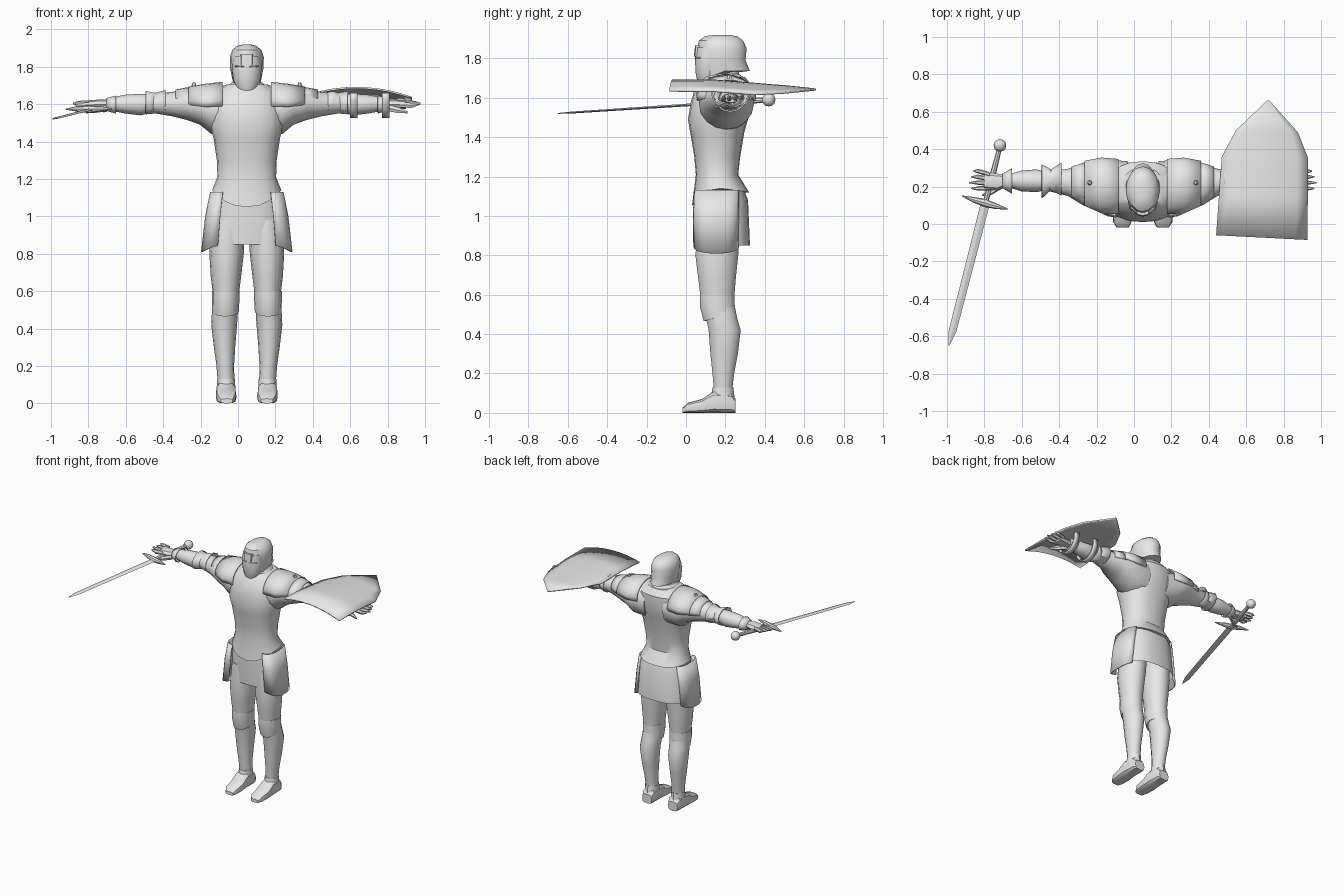
import bpy, bmesh, math
from mathutils import Vector

CX = 0.047  # body centre line
steel = bpy.data.materials.new("steel_grey")
steel.diffuse_color = (0.8, 0.8, 0.8, 1)


def finish(name, bm, angle=35, thick=0):
    bmesh.ops.recalc_face_normals(bm, faces=bm.faces)
    me = bpy.data.meshes.new(name)
    bm.to_mesh(me)
    bm.free()
    ob = bpy.data.objects.new(name, me)
    bpy.context.collection.objects.link(ob)
    me.materials.append(steel)
    if thick:
        m = ob.modifiers.new("thickness", 'SOLIDIFY')
        m.thickness = thick
        m.offset = 0
    bpy.ops.object.select_all(action='DESELECT')
    ob.select_set(True)
    bpy.context.view_layer.objects.active = ob
    bpy.ops.object.shade_smooth_by_angle(angle=math.radians(angle))
    return ob


def loft(name, axis, rings, n=16, s=1, cx=CX, power=1.0, arc=None, caps=True, warp=None, thick=0, angle=35):
    """Rings are (position, a0, a1, b0, b1) boxes holding a rounded section."""
    bm = bmesh.new()
    rows = []
    for i, (t, a0, a1, b0, b1) in enumerate(rings):
        row = []
        for k in range(n + 1 if arc else n):
            th = math.radians(arc[0] + (arc[1] - arc[0]) * k / n) if arc else 2 * math.pi * k / n
            c, d = math.cos(th), math.sin(th)
            pc = math.copysign(abs(c) ** power, c)
            pd = math.copysign(abs(d) ** power, d)
            a = (a0 + a1) / 2 + (a1 - a0) / 2 * pc
            b = (b0 + b1) / 2 + (b1 - b0) / 2 * pd
            p = {'x': (t, a, b), 'y': (a, t, b), 'z': (a, b, t)}[axis]
            p = Vector(p)
            if warp:
                p.z += warp(i, c, d)
            row.append(bm.verts.new((cx + s * p.x, p.y, p.z)))
        rows.append(row)
    m = len(rows[0])
    for r, q in zip(rows, rows[1:]):
        for k in range(m - 1 if arc else m):
            j = (k + 1) % m
            bm.faces.new((r[k], r[j], q[j], q[k]))
    if caps and not arc:
        bm.faces.new(rows[0])
        bm.faces.new(rows[-1])
    return finish(name, bm, angle, thick)


def sym(t, h, y0, y1):
    return (t, -h, h, y0, y1)


# Cuirass with pointed lower front edge
loft("cuirass", 'z', [sym(1.14, .185, .03, .32), sym(1.21, .157, .05, .265), sym(1.3, .16, .042, .275),
                      sym(1.42, .178, .022, .295), sym(1.49, .2, .01, .315), sym(1.58, .2, .025, .335),
                      sym(1.66, .18, .05, .335), sym(1.705, .11, .09, .3)], n=20, power=.85,
     warp=lambda i, c, d: (-.09 * max(0, -d) ** 2 - .02 * max(0, d)) if i == 0 else 0)
# Collar plate
loft("gorget", 'z', [sym(1.65, .13, .035, .325), sym(1.70, .10, .075, .30), sym(1.72, .075, .1, .27)],
     warp=lambda i, c, d: -.03 * max(0, -d) ** 3 if i == 0 else 0)
loft("neck", 'z', [sym(1.66, .06, .11, .27), sym(1.8, .06, .11, .27)], n=12)
# Skirt
loft("skirt", 'z', [sym(1.17, .165, .05, .28), sym(1.08, .185, .045, .315), sym(.85, .2, .055, .325)],
     n=20, power=.8, caps=False)

# Helmet, lower at the front than at the back
loft("helmet", 'z', [sym(1.735, .078, .065, .325), sym(1.79, .089, .058, .302), sym(1.85, .091, .056, .308),
                     sym(1.89, .078, .066, .29), sym(1.912, .05, .095, .26), sym(1.919, .02, .14, .22)],
     warp=lambda i, c, d: -.05 * max(0, -d) if i == 0 else 0)
loft("visor", 'z', [sym(1.642, .03, .075, .13), sym(1.68, .055, .058, .16), sym(1.73, .072, .048, .17),
                    sym(1.8, .08, .046, .18), sym(1.855, .072, .052, .18)], n=12)
loft("brow_plate", 'z', [sym(1.81, .035, .04, .1), sym(1.865, .035, .046, .1)], n=8, power=.6)
for s in (-1, 1):
    loft("eye_slit", 'x', [(.015, .042, .06, 1.797, 1.805), (.062, .062, .08, 1.799, 1.807)], n=4, s=s)

for s in (-1, 1):
    # Legs
    loft("thigh", 'z', [(.98, .01, .19, .06, .28), (.8, .016, .2, .045, .268), (.68, .03, .193, .06, .255),
                        (.56, .045, .178, .075, .245)], n=14, s=s)
    loft("knee_plate", 'z', [(.6, .038, .187, .07, .248), (.54, .04, .187, .068, .25), (.49, .043, .185, .088, .255)],
         n=14, s=s, warp=lambda i, c, d: -.025 * max(0, -d) if i == 2 else 0)
    loft("greave", 'z', [(.54, .046, .182, .09, .25), (.48, .048, .187, .1, .262), (.42, .052, .19, .113, .28),
                         (.3, .062, .176, .122, .265), (.2, .068, .162, .133, .246), (.12, .066, .156, .14, .236)],
         n=14, s=s)
    loft("ankle", 'z', [(.13, .063, .158, .135, .24), (.05, .06, .162, .12, .25)], n=12, s=s)
    loft("boot", 'y', [(-.018, .075, .14, 0, .025), (.01, .06, .158, 0, .052), (.08, .055, .165, 0, .07),
                       (.14, .058, .165, 0, .11), (.23, .06, .16, 0, .1), (.252, .07, .15, 0, .07)],
         n=12, s=s, power=.6)
    # Hip plates curving round the outside of the thigh
    loft("hip_plate", 'z', [(1.13, .05, .192, .045, .27), (1.0, .05, .218, .04, .268), (.81, .05, .24, .042, .265)],
         n=10, s=s, power=.7, arc=(-88, 72), thick=.01,
         warp=lambda i, c, d: .035 * (1 - c) if i == 2 else 0)
    # Shoulder and upper arm
    loft("upper_arm", 'x', [(.08, .07, .335, 1.43, 1.7), (.19, .065, .345, 1.44, 1.7), (.25, .075, .343, 1.49, 1.69),
                            (.32, .1, .325, 1.515, 1.68), (.4, .15, .295, 1.535, 1.665),
                            (.52, .18, .28, 1.555, 1.655)], s=s)
    loft("shoulder_plate", 'x', [(.13, .055, .345, 1.5, 1.715), (.22, .06, .352, 1.5, 1.705),
                                 (.31, .1, .335, 1.53, 1.69)], n=12, s=s, arc=(-10, 190), thick=.008)
    loft("shoulder_band", 'x', [(.3, .105, .33, 1.52, 1.69), (.38, .145, .305, 1.54, 1.675)],
         n=12, s=s, arc=(-10, 190), thick=.006)
    loft("shoulder_stud", 'z', [(1.67, .265, .305, .2, .24), (1.695, .27, .298, .205, .235),
                                (1.715, .275, .29, .213, .228)], n=6, s=s)
    # Flared elbow guard
    loft("elbow_guard", 'x', [(.435, .155, .325, 1.545, 1.675), (.49, .185, .29, 1.55, 1.66),
                              (.54, .14, .315, 1.545, 1.67)], n=10, s=s, caps=False, thick=.006)
    # Forearm, hand and fingers
    loft("forearm", 'x', [(.5, .185, .275, 1.555, 1.655), (.57, .17, .292, 1.54, 1.655), (.65, .175, .285, 1.55, 1.65),
                          (.73, .2, .262, 1.565, 1.635)], n=12, s=s)
    loft("gauntlet_cuff", 'x', [(.7, .165, .295, 1.55, 1.645), (.75, .195, .265, 1.565, 1.63)], n=10, s=s,
         caps=False, thick=.006)
    loft("palm", 'x', [(.72, .205, .26, 1.572, 1.625), (.78, .18, .27, 1.57, 1.625), (.85, .185, .275, 1.575, 1.62)],
         n=8, s=s)
    for k in range(4):
        y, e, r = .193 + k * .024, .19 + k * .031, .93 - .012 * abs(k - 1)
        z = 1.597 + .004 * k
        loft("finger", 'x', [(.82, y - .013, y + .013, z - .016, z + .014),
                             (.88, e - .012, e + .012, z - .02, z + .012),
                             (r, e - .003, e + .003, z - .004, z + .008)], n=6, s=s)
    loft("thumb", 'x', [(.75, .19, .225, 1.56, 1.6), (.81, .155, .185, 1.55, 1.585), (.86, .15, .158, 1.55, 1.562)],
         n=6, s=s)


# Sword, running diagonally through the fist
def along(y, w, h):
    x, z = -.715 + .257 * (y - .42), 1.59 + .065 * (y - .42)
    return (y, x - w, x + w, z - h, z + h)


loft("blade", 'y', [along(.12, .025, .007), along(-.58, .021, .005), along(-.65, .003, .002)], n=4, cx=0, angle=20)
loft("grip", 'y', [along(.1, .014, .014), along(.25, .017, .017), along(.4, .013, .013)], n=8, cx=0)
loft("crossguard", 'x', [(-.92, .147, .153, 1.57, 1.576), (-.86, .115, .145, 1.56, 1.59),
                         (-.795, .09, .135, 1.552, 1.592), (-.74, .08, .112, 1.56, 1.59),
                         (-.675, .077, .083, 1.572, 1.578)], n=8, cx=0)
bm = bmesh.new()
bmesh.ops.create_uvsphere(bm, u_segments=12, v_segments=8, radius=.034)
bmesh.ops.translate(bm, verts=bm.verts, vec=(-.717, .42, 1.59))
finish("pommel", bm, 50)

# Curved shield built from rows of (left x, left y, right x, right y)
outline = [(.44, -.06, .925, -.085), (.455, .15, .928, .14), (.47, .36, .93, .35),
           (.545, .5, .875, .49), (.712, .66, .722, .66)]
bm = bmesh.new()
grid = []
for x0, y0, x1, y1 in outline:
    row = []
    for k in range(9):
        f = k / 8
        x, y = x0 + (x1 - x0) * f, y0 + (y1 - y0) * f
        t = (x - .69) / .25
        z = 1.685 - .0375 * t * t - .0175 * t - .04 * max(0, (y - .15) / .5)
        row.append(bm.verts.new((x, y, z)))
    grid.append(row)
for r, q in zip(grid, grid[1:]):
    for k in range(8):
        bm.faces.new((r[k], r[k + 1], q[k + 1], q[k]))
finish("shield", bm, 35, .01)

# Shield straps looped under the arm
for x in (.62, .79):
    loft("shield_strap", 'x', [(x - .02, .13, .32, 1.53, 1.75), (x + .02, .13, .32, 1.53, 1.75)],
         n=10, cx=0, arc=(170, 370), thick=.008)
